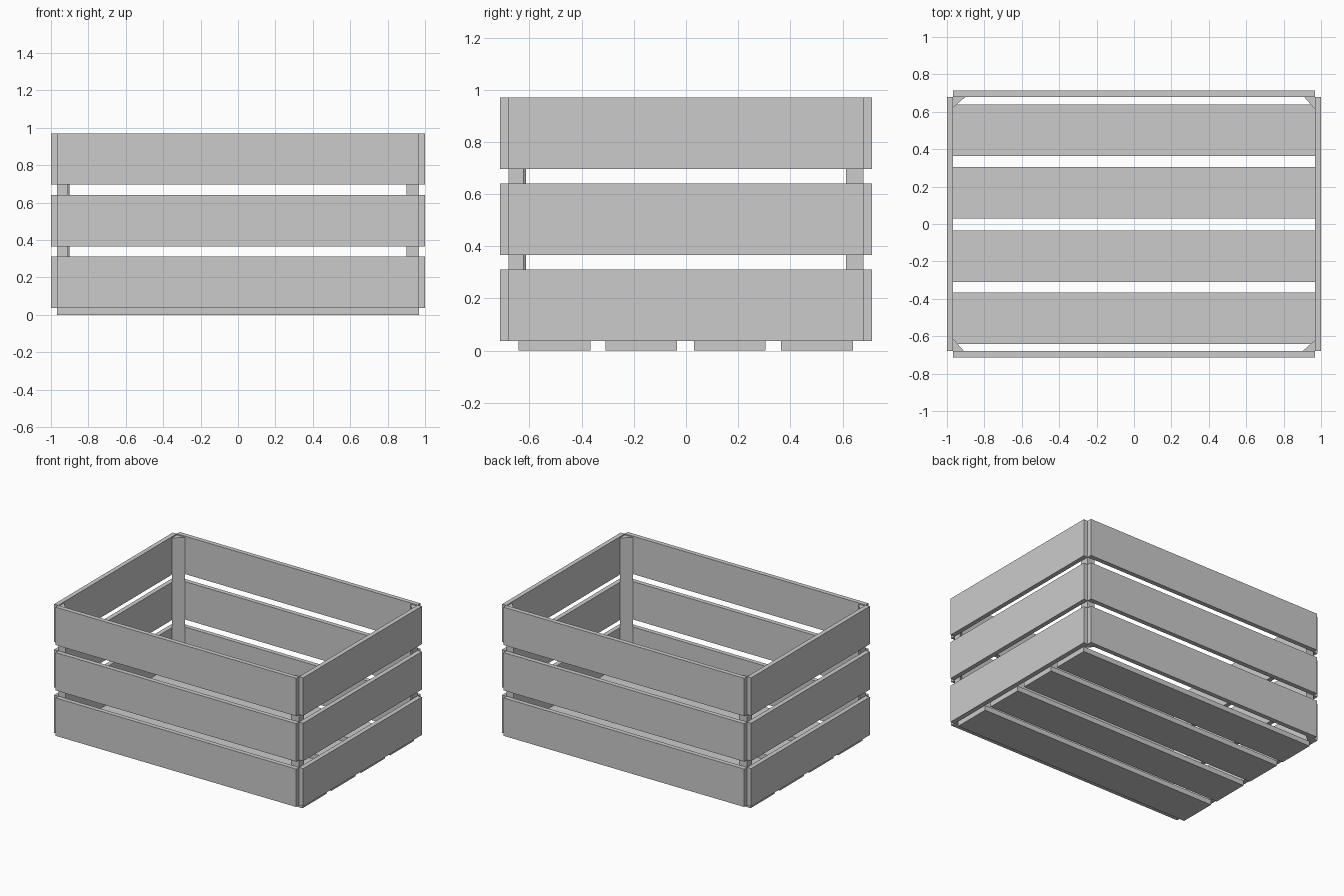
import bpy, bmesh

if "Cube" in bpy.data.objects:
    bpy.data.objects.remove(bpy.data.objects["Cube"])

W, D = 1.0, 0.713        # outer half width and half depth
T = 0.033                # board thickness
H = 0.275                # board height
XI, YI = W - T, D - T    # inner faces of the walls
LEVELS = [0.0365 + i * 0.3295 for i in range(3)]


def prism(name, outline, z0, z1):
    """Extrude a flat outline from z0 up to z1."""
    bm = bmesh.new()
    face = bm.faces.new([bm.verts.new((x, y, z0)) for x, y in outline])
    ext = bmesh.ops.extrude_face_region(bm, geom=[face])
    for g in ext["geom"]:
        if isinstance(g, bmesh.types.BMVert):
            g.co.z = z1
    bmesh.ops.recalc_face_normals(bm, faces=bm.faces)
    mesh = bpy.data.meshes.new(name)
    bm.to_mesh(mesh)
    bm.free()
    obj = bpy.data.objects.new(name, mesh)
    bpy.context.collection.objects.link(obj)
    return obj


def board(name, x0, x1, y0, y1, z0, z1):
    return prism(name, [(x0, y0), (x1, y0), (x1, y1), (x0, y1)], z0, z1)


# Three rows of wall boards, meeting at open corners
for z in LEVELS:
    board("front_board", -XI, XI, -D, -YI, z, z + H)
    board("back_board", -XI, XI, YI, D, z, z + H)
    board("left_board", -W, -XI, -YI, YI, z, z + H)
    board("right_board", XI, W, -YI, YI, z, z + H)

# Floor slats under the walls
for y in (-0.504, -0.172, 0.168, 0.502):
    board("floor_slat", -XI, XI, y - H / 2, y + H / 2, 0, LEVELS[0])

# Triangular corner posts, turned a quarter at each corner
for sx, sy, lx, ly in ((-1, -1, 0.058, 0.066), (1, -1, 0.066, 0.058),
                       (1, 1, 0.058, 0.066), (-1, 1, 0.066, 0.058)):
    prism("corner_post", [(sx * XI, sy * YI), (sx * (XI - lx), sy * YI),
                          (sx * XI, sy * (YI - ly))], LEVELS[0], 0.962)
